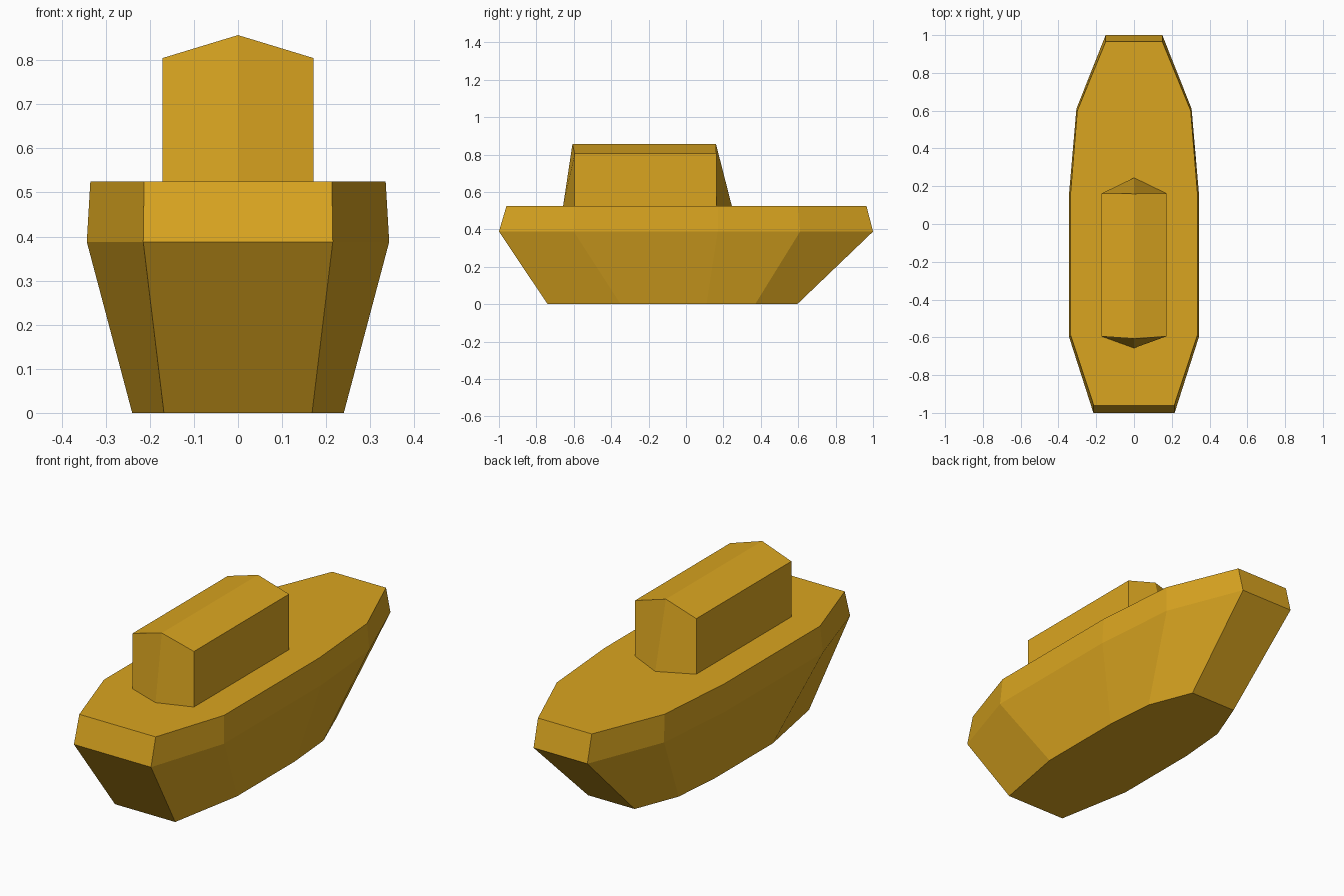
import bpy
import bmesh

cube = bpy.data.objects.get("Cube")
if cube:
    bpy.data.objects.remove(cube, do_unlink=True)

# Single golden paint
gold = bpy.data.materials.new("golden_yellow")
gold.use_nodes = True
colour = (0.70, 0.376, 0.0144, 1)
gold.diffuse_color = colour
gold.node_tree.nodes["Principled BSDF"].inputs["Base Color"].default_value = colour


def outline(stations):
    """Mirror (half width, y) stations into a closed counter-clockwise outline."""
    right = list(stations)
    left = [(-x, y) for x, y in reversed(stations) if x > 0]
    return right + left


def loft(name, rings):
    """Skin matching rings of 3D points, capped at both ends."""
    bm = bmesh.new()
    loops = [[bm.verts.new(p) for p in ring] for ring in rings]
    for low, high in zip(loops, loops[1:]):
        for i in range(len(low)):
            j = (i + 1) % len(low)
            bm.faces.new((low[i], low[j], high[j], high[i]))
    bm.faces.new(reversed(loops[0]))
    bm.faces.new(loops[-1])
    bmesh.ops.recalc_face_normals(bm, faces=bm.faces)
    mesh = bpy.data.meshes.new(name)
    bm.to_mesh(mesh)
    bm.free()
    mesh.materials.append(gold)
    obj = bpy.data.objects.new(name, mesh)
    bpy.context.collection.objects.link(obj)
    return obj


# Hull: keel plate, widest rub line and deck edge, bow to stern
hull_levels = {
    0.0: [(0.168, -0.74), (0.24, -0.35), (0.24, 0.11), (0.218, 0.37), (0.13, 0.595)],
    0.388: [(0.215, -1.0), (0.343, -0.6), (0.343, 0.17), (0.305, 0.61), (0.15, 1.0)],
    0.525: [(0.213, -0.96), (0.335, -0.59), (0.335, 0.17), (0.3, 0.6), (0.15, 0.965)],
}
loft("hull", [[(x, y, z) for x, y in outline(s)] for z, s in hull_levels.items()])

# Cabin: pointed ends that rake in towards a low ridged roof
deck, eave, ridge = 0.525, 0.805, 0.857
half, front, back = 0.171, -0.595, 0.162
base = outline([(0, -0.657), (half, front), (half, back), (0, 0.245)])
roof = outline([(0, -0.607), (half, front), (half, back), (0, 0.16)])
cabin = loft("cabin", [
    [(x, y, deck) for x, y in base],
    [(x, y, eave if x else ridge) for x, y in roof],
])

# Split the roof cap along its ridge
bm = bmesh.new()
bm.from_mesh(cabin.data)
peak = [v for v in bm.verts if v.co.z > eave + 0.01]
bmesh.ops.connect_verts(bm, verts=peak)
bm.to_mesh(cabin.data)
bm.free()
